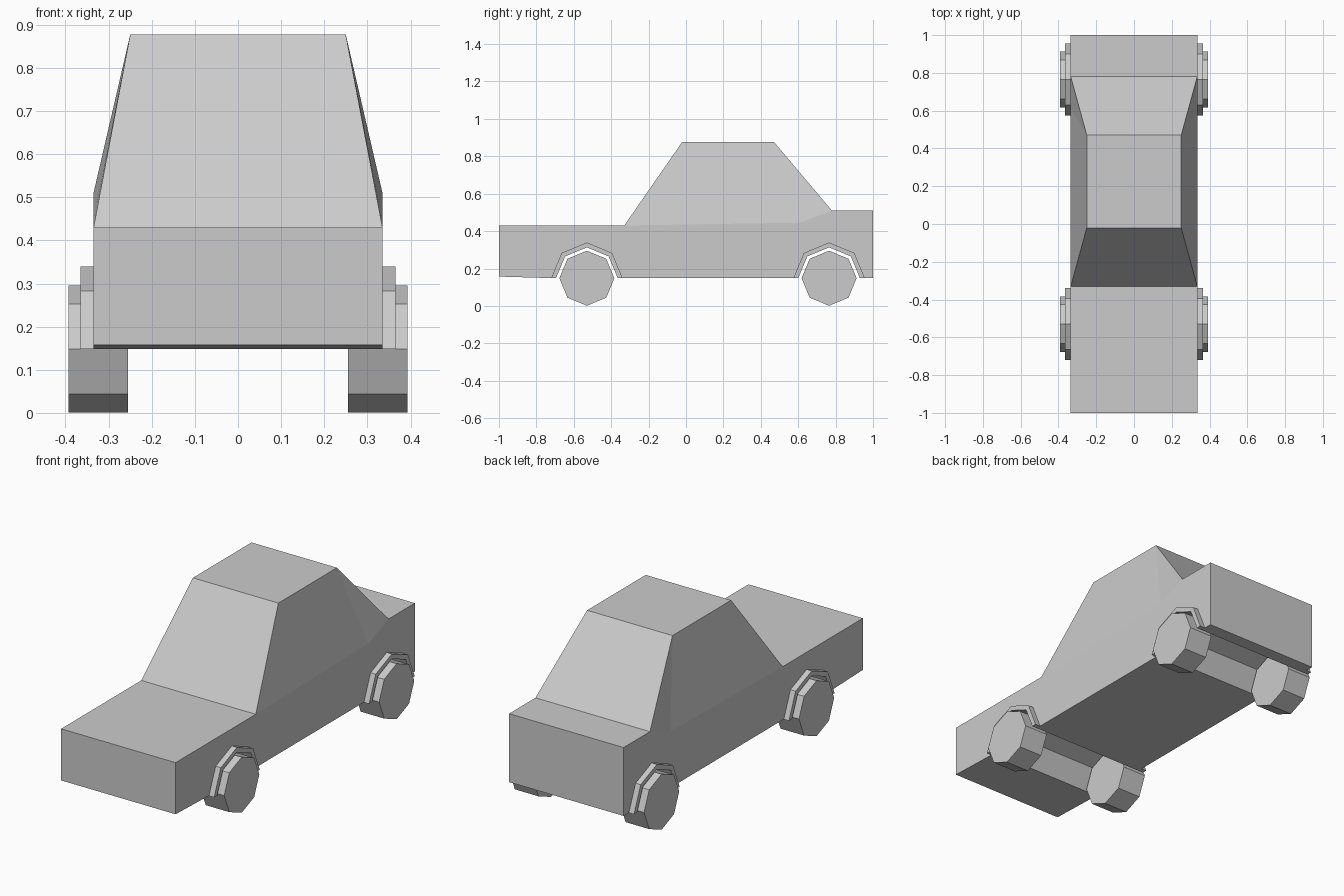
import bpy
from math import sin, cos, pi

if "Cube" in bpy.data.objects:
    bpy.data.objects.remove(bpy.data.objects["Cube"])

HALF = 0.335                 # half width of the body
AXLES = {"front": -0.53, "rear": 0.765}
AXLE_Z = 0.148


def make(name, verts, faces):
    mesh = bpy.data.meshes.new(name)
    mesh.from_pydata(verts, [], faces)
    mesh.update()
    obj = bpy.data.objects.new(name, mesh)
    bpy.context.collection.objects.link(obj)
    return obj


def prism(name, profile, x0, x1, skip=()):
    """Extrude a (y, z) profile, listed anticlockwise seen from +x, along x."""
    n = len(profile)
    verts = [(x, y, z) for x in (x0, x1) for y, z in profile]
    faces = [tuple(range(n, 2 * n)), tuple(reversed(range(n)))]
    faces += [(i, (i + 1) % n, n + (i + 1) % n, n + i)
              for i in range(n) if i not in skip]
    return make(name, verts, faces)


def arc(y, radius, count):
    """Octagon points starting at the front and passing over the top."""
    return [(y - radius * cos(i * pi / 4), AXLE_Z + radius * sin(i * pi / 4))
            for i in range(count)]


# Lower body: side profile with wheel tunnels cut right through
waist = [(0.78, 0.51), (0.61, 0.445), (-0.33, 0.43)]
profile = [(-1, 0.157)]
for axle_y in AXLES.values():
    profile += arc(axle_y, 0.165, 5)
profile += [(1, 0.148), (1, 0.51)]
first = len(profile)
profile += waist + [(-1, 0.43)]
prism("body", profile, -HALF, HALF, skip=(first, first + 1))

# Cabin: tapered roof on the open waistline
side = waist + [(-0.02, 0.877), (0.47, 0.877)]
verts = [(s * (HALF if i < 3 else 0.25), y, z)
         for s in (-1, 1) for i, (y, z) in enumerate(side)]
left = [(0, 1, 4), (1, 3, 4), (1, 2, 3)]
right = [tuple(i + 5 for i in reversed(f)) for f in left]
make("cabin", verts, left + right + [(2, 7, 8, 3), (3, 8, 9, 4), (4, 9, 5, 0)])

# Wheels and wheel arch trims on both sides
for end, axle_y in AXLES.items():
    wheel = arc(axle_y, 0.147, 8)[::-1]
    trim = arc(axle_y, 0.165, 5) + arc(axle_y, 0.191, 5)[::-1]
    for s, label in ((-1, "left"), (1, "right")):
        prism(f"{end}_{label}_wheel", wheel, *sorted((s * 0.255, s * 0.393)))
        prism(f"{end}_{label}_arch", trim, *sorted((s * HALF, s * 0.365)))
